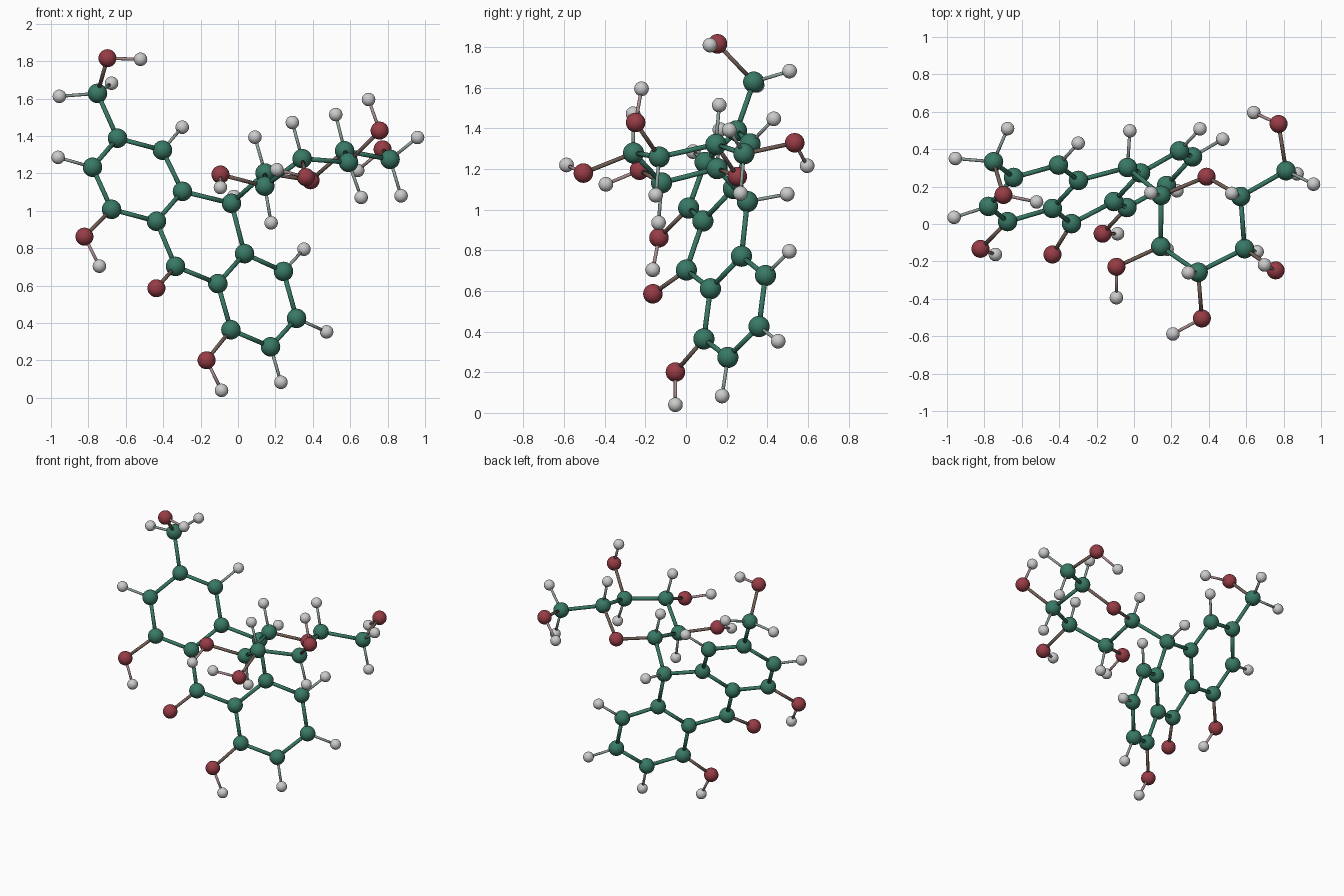
import bpy
from mathutils import Vector

if "Cube" in bpy.data.objects:
    bpy.data.objects.remove(bpy.data.objects["Cube"])

RADIUS = {"C": 0.052, "O": 0.048, "H": 0.036}
COLOR = {"C": (0.04, 0.19, 0.13), "O": (0.31, 0.045, 0.06), "H": (0.5, 0.5, 0.5)}
NAME = {"C": "carbon", "O": "oxygen", "H": "hydrogen"}

# Atoms by region; "C+" is a carbon whose single hydrogen is derived from its neighbours
left_ring = [
    ("C", -0.644, 0.249, 1.388), ("C+", -0.404, 0.315, 1.324), ("C+", -0.778, 0.094, 1.233),
    ("C", -0.676, 0.013, 1.008), ("C", -0.436, 0.083, 0.944), ("C", -0.297, 0.233, 1.104),
    ("O", -0.821, -0.133, 0.862), ("H", -0.741, -0.163, 0.704),
]
alcohol_arm = [
    ("C", -0.751, 0.333, 1.628), ("O", -0.698, 0.155, 1.816), ("H", -0.521, 0.118, 1.810),
    ("H", -0.955, 0.350, 1.612), ("H", -0.676, 0.510, 1.682),
]
middle_ring = [
    ("C+", -0.035, 0.302, 1.040), ("C", -0.334, 0.002, 0.703), ("O", -0.436, -0.163, 0.586),
]
right_ring = [
    ("C", 0.035, 0.273, 0.771), ("C", -0.108, 0.120, 0.611), ("C+", 0.243, 0.391, 0.676),
    ("C+", 0.313, 0.359, 0.425), ("C+", 0.174, 0.206, 0.273), ("C", -0.038, 0.088, 0.364),
    ("O", -0.168, -0.052, 0.201), ("H", -0.088, -0.052, 0.040),
]
sugar_ring = [
    ("C+", 0.145, 0.153, 1.202), ("C+", 0.143, -0.120, 1.132), ("C+", 0.343, -0.258, 1.279),
    ("C+", 0.591, -0.132, 1.259), ("C+", 0.570, 0.147, 1.321), ("O", 0.388, 0.253, 1.163),
    ("O", -0.094, -0.229, 1.194), ("H", -0.094, -0.394, 1.125),
    ("O", 0.363, -0.505, 1.180), ("H", 0.208, -0.588, 1.220),
    ("O", 0.757, -0.248, 1.429), ("H", 0.698, -0.219, 1.595),
]
sugar_arm = [
    ("C", 0.813, 0.285, 1.275), ("O", 0.773, 0.535, 1.329), ("H", 0.640, 0.596, 1.216),
    ("H", 0.872, 0.268, 1.080), ("H", 0.960, 0.213, 1.392),
]


def material(name, rgb):
    mat = bpy.data.materials.new(name)
    mat.diffuse_color = (*rgb, 1)
    mat.use_nodes = True
    mat.node_tree.nodes["Principled BSDF"].inputs["Base Color"].default_value = mat.diffuse_color
    return mat


def smooth(mesh):
    for p in mesh.polygons:
        p.use_smooth = True


def bonded(a, b):
    limit = 0.24 if "H" in (a[0], b[0]) else 0.33
    return (a[1] - b[1]).length < limit and not a[0] == b[0] == "H"


# Gather atoms, then point each derived hydrogen away from the neighbouring bonds
atoms, parents = [], []
for group in (left_ring, alcohol_arm, middle_ring, right_ring, sugar_ring, sugar_arm):
    for kind, *pos in group:
        atom = (kind[0], Vector(pos))
        atoms.append(atom)
        if kind == "C+":
            parents.append(atom)
heavy = [a for a in atoms if a[0] != "H"]
for p in parents:
    away = Vector()
    for n in heavy:
        if n is not p and bonded(p, n):
            away -= (n[1] - p[1]).normalized()
    atoms.append(("H", p[1] + away.normalized() * 0.2))

# Atom balls, sharing one mesh per element
ball = {}
for kind in "COH":
    bpy.ops.mesh.primitive_uv_sphere_add(segments=32, ring_count=16, radius=RADIUS[kind])
    proto = bpy.context.object
    mesh = ball[kind] = proto.data
    mesh.name = NAME[kind] + "_ball"
    smooth(mesh)
    if kind != "H":
        mesh.materials.append(material(NAME[kind], COLOR[kind]))
    bpy.data.objects.remove(proto)
for kind, pos in atoms:
    ob = bpy.data.objects.new(NAME[kind] + "_atom", ball[kind])
    ob.location = pos
    bpy.context.collection.objects.link(ob)

# Bond rods, blended in thickness and colour between the two elements
mats = {}
for i, a in enumerate(atoms):
    for b in atoms[i + 1:]:
        if not bonded(a, b):
            continue
        pair = "".join(sorted(a[0] + b[0]))
        if pair not in mats:
            rgb = [(u + v) / 2 for u, v in zip(COLOR[pair[0]], COLOR[pair[1]])]
            mats[pair] = material("bond_" + pair, rgb)
        thick = {"CC": 0.0125, "CO": 0.0105}.get(pair, 0.0085)
        d = b[1] - a[1]
        bpy.ops.mesh.primitive_cylinder_add(vertices=16, radius=thick, depth=d.length,
                                            location=(a[1] + b[1]) / 2,
                                            rotation=d.to_track_quat("Z", "Y").to_euler())
        rod = bpy.context.object
        rod.name = f"{NAME[pair[0]]}_{NAME[pair[1]]}_bond"
        smooth(rod.data)
        rod.data.materials.append(mats[pair])
